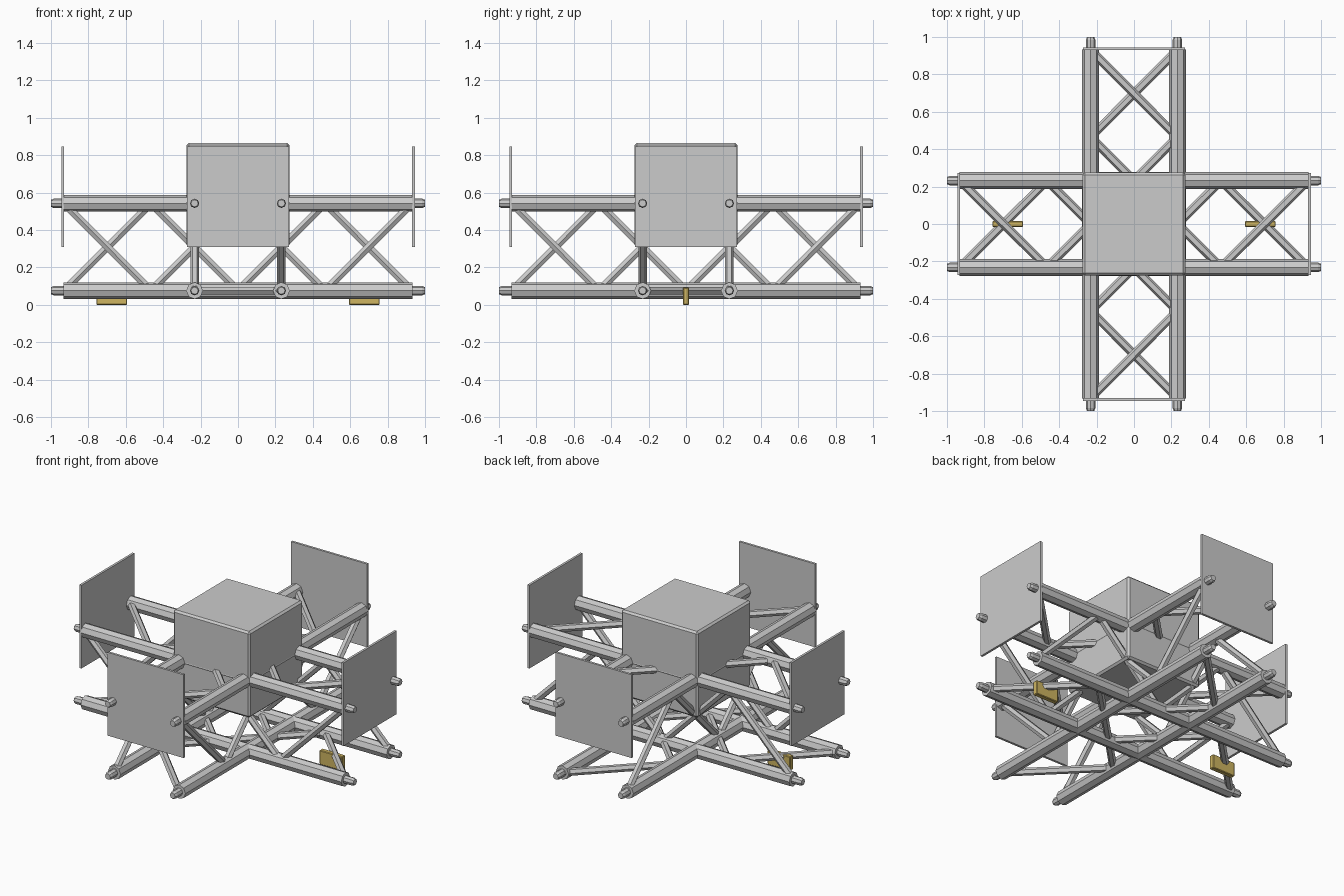
import bpy, bmesh, math
from mathutils import Vector, Matrix

if "Cube" in bpy.data.objects:
    bpy.data.objects.remove(bpy.data.objects["Cube"])

C = 0.232            # chord offset from the beam axis
LOW, HIGH = 0.076, 0.543
END = 0.932          # end of chords
ROT = [Matrix.Rotation(math.radians(a), 4, 'Z') for a in (0, 90, 180, 270)]


def finish(bm, name, mat=None):
    bmesh.ops.recalc_face_normals(bm, faces=bm.faces)
    me = bpy.data.meshes.new(name)
    bm.to_mesh(me)
    bm.free()
    ob = bpy.data.objects.new(name, me)
    bpy.context.collection.objects.link(ob)
    if mat:
        me.materials.append(mat)
    return ob


def rod(bm, a, b, r, sides=8, r2=None):
    a, b = Vector(a), Vector(b)
    d = b - a
    # keep one profile vertex pointing up on horizontal rods
    zax = d.normalized()
    up = Vector((0, 0, 1)) if abs(zax.z) < 0.95 else Vector((1, 0, 0))
    yax = zax.cross(up).normalized()
    xax = yax.cross(zax)
    m = Matrix((xax, yax, zax)).transposed().to_4x4()
    m.translation = (a + b) / 2
    bmesh.ops.create_cone(bm, cap_ends=True, segments=sides, radius1=r,
                          radius2=r if r2 is None else r2, depth=d.length, matrix=m)


def box(name, lo, hi, bevel=0.0, mat=None, turn=None):
    lo, hi = Vector(lo), Vector(hi)
    m = Matrix.Translation((lo + hi) / 2) @ Matrix.Diagonal((*(hi - lo), 1))
    bm = bmesh.new()
    bmesh.ops.create_cube(bm, size=1, matrix=(turn or Matrix()) @ m)
    if bevel:
        bmesh.ops.bevel(bm, geom=bm.edges[:], offset=bevel, segments=1, affect='EDGES')
    return finish(bm, name, mat)


for beam, turn in (("side", ROT[0]), ("depth", ROT[1])):
    # four octagonal chords
    bm = bmesh.new()
    for y in (-C, C):
        for z in (LOW, HIGH):
            rod(bm, turn @ Vector((-END, y, z)), turn @ Vector((END, y, z)), 0.045)
    finish(bm, beam + "_beam_chords")

    # connector pins with tapered tips
    bm = bmesh.new()
    for s in (-1, 1):
        for y in (-C, C):
            for z in (LOW, HIGH):
                p = [turn @ Vector((s * x, y, z)) for x in (0.92, 0.985, 1.0)]
                rod(bm, p[0], p[1], 0.025)
                rod(bm, p[1], p[2], 0.025, r2=0.019)
    finish(bm, beam + "_beam_pins")

    # zigzag braces: each pair is (corner at even stations, corner at odd stations)
    faces = [((-C, HIGH), (-C, LOW)), ((C, LOW), (C, HIGH)),
             ((C, HIGH), (-C, HIGH)), ((-C, LOW), (C, LOW))]
    stations = [-0.93, -0.465, 0, 0.465, 0.93]
    bm = bmesh.new()
    for pair in faces:
        pts = [turn @ Vector((x, *pair[i % 2])) for i, x in enumerate(stations)]
        for a, b in zip(pts, pts[1:]):
            rod(bm, a, b, 0.023, 6)
    finish(bm, beam + "_beam_braces")

# square end plates
for i, turn in enumerate(ROT):
    box("end_plate_%d" % (i + 1), (0.93, -0.272, 0.31), (0.945, 0.272, 0.848), turn=turn)

# central cube
box("central_box", (-0.275, -0.275, 0.31), (0.275, 0.275, 0.866), 0.012)

# golden feet below the side arms
gold = bpy.data.materials.new("gold")
gold.diffuse_color = (0.62, 0.46, 0.12, 1)
gold.use_nodes = True
gold.node_tree.nodes["Principled BSDF"].inputs["Base Color"].default_value = gold.diffuse_color
for name, x in (("left_foot", -0.675), ("right_foot", 0.675)):
    box(name, (x - 0.082, -0.016, 0), (x + 0.082, 0.016, 0.092), 0.004, gold)
